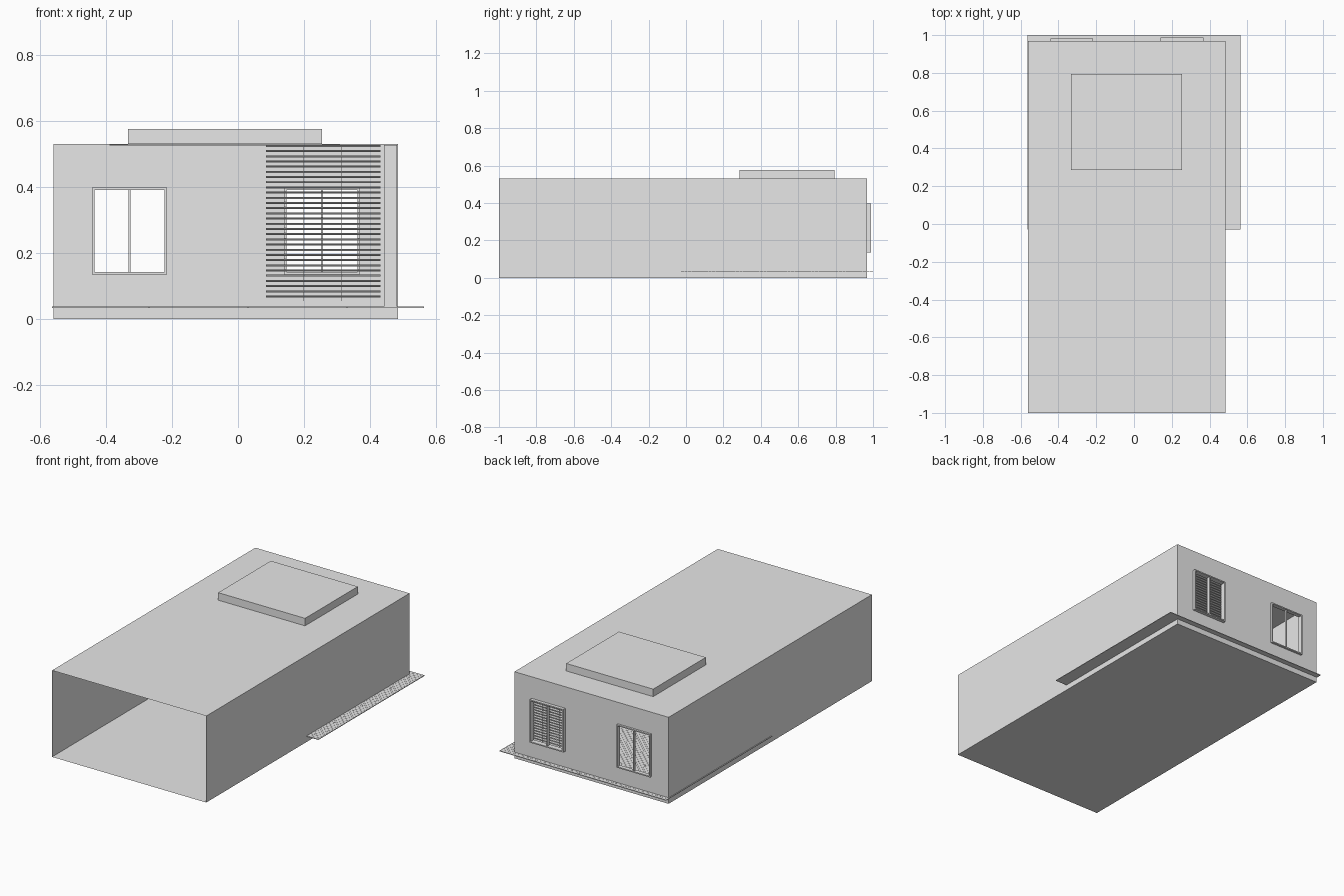
import bpy, bmesh
from mathutils import Matrix, Vector

cube = bpy.data.objects.get("Cube")
if cube:
    bpy.data.objects.remove(cube, do_unlink=True)

# One plain grey for the whole model
grey = bpy.data.materials.new("plain_grey")
grey.use_nodes = True
GREY = (0.8, 0.8, 0.8, 1)
grey.diffuse_color = GREY
grey.node_tree.nodes["Principled BSDF"].inputs["Base Color"].default_value = GREY


def finish(name, bm):
    bmesh.ops.recalc_face_normals(bm, faces=bm.faces)
    mesh = bpy.data.meshes.new(name)
    bm.to_mesh(mesh)
    bm.free()
    mesh.materials.append(grey)
    obj = bpy.data.objects.new(name, mesh)
    bpy.context.scene.collection.objects.link(obj)


def add_box(bm, x, y, z, tilt=0.0):
    size = Vector((x[1] - x[0], y[1] - y[0], z[1] - z[0]))
    centre = Vector((x[0] + x[1], y[0] + y[1], z[0] + z[1])) / 2
    bmesh.ops.create_cube(bm, size=1, matrix=Matrix.Translation(centre)
                          @ Matrix.Rotation(tilt, 4, 'X') @ Matrix.Diagonal(size).to_4x4())


def boxes(name, *parts):
    bm = bmesh.new()
    for part in parts:
        add_box(bm, *part)
    finish(name, bm)


LEFT, RIGHT, FRONT, BACK, TOP = -0.56, 0.485, -1.0, 0.968, 0.53
WINDOWS = {"plain_window": (-0.443, -0.216, 0.981), "blind_window": (0.14, 0.369, 0.988)}
SILL, HEAD, FRAME = 0.135, 0.398, 0.007

# Room shell, open at the front, with window openings in the back wall
bm = bmesh.new()


def quad(*corners):
    bm.faces.new([bm.verts.new(c) for c in corners])


for z in (0, TOP):
    quad((LEFT, FRONT, z), (RIGHT, FRONT, z), (RIGHT, BACK, z), (LEFT, BACK, z))
for x in (LEFT, RIGHT):
    quad((x, FRONT, 0), (x, BACK, 0), (x, BACK, TOP), (x, FRONT, TOP))
xs = [LEFT] + [e for w in WINDOWS.values() for e in w[:2]] + [RIGHT]
zs = [0, SILL, HEAD, TOP]
for i in range(len(xs) - 1):
    for k in range(len(zs) - 1):
        if k == 1 and i % 2 == 1:
            continue
        a, b, c, d = xs[i], xs[i + 1], zs[k], zs[k + 1]
        quad((a, BACK, c), (b, BACK, c), (b, BACK, d), (a, BACK, d))
bmesh.ops.remove_doubles(bm, verts=bm.verts, dist=0.0001)
finish("room_shell", bm)

# Window frames with a centre bar
for name, (a, b, outer) in WINDOWS.items():
    y = (BACK - 0.012, outer)
    mid = (a + b) / 2
    boxes(name + "_frame",
          ((a, a + FRAME), y, (SILL, HEAD)),
          ((b - FRAME, b), y, (SILL, HEAD)),
          ((a + FRAME, b - FRAME), y, (SILL, SILL + FRAME)),
          ((a + FRAME, b - FRAME), y, (HEAD - FRAME, HEAD)),
          ((mid - 0.003, mid + 0.003), (BACK - 0.006, outer - 0.004), (SILL + FRAME, HEAD - FRAME)))

# Raised roof box and the ceiling panel below it
boxes("roof_box", ((-0.334, 0.255), (0.285, 0.795), (TOP, 0.576)))
boxes("ceiling_panel", ((-0.39, 0.31), (0.23, 0.85), (TOP - 0.004, TOP - 0.001)))

# Lining along the side wall
boxes("side_lining", ((0.443, RIGHT - 0.002), (-0.028, BACK - 0.002), (0.036, TOP - 0.002)))

# Slatted blind with two cords
bm = bmesh.new()
SLATS = 30
for i in range(SLATS):
    z = 0.068 + i * 0.457 / (SLATS - 1)
    add_box(bm, (0.085, 0.432), (0.922, 0.948), (z - 0.0015, z + 0.0015), 0.12)
finish("blind_slats", bm)
boxes("blind_cords", *[((x - 0.001, x + 0.001), (0.934, 0.936), (0.055, TOP - 0.004))
                       for x in (0.2, 0.315)])

# Board floor: staggered boards on a thin underlay
X0, X1, Y0, Y1 = -0.565, 0.564, -0.028, 1.0
boxes("floor_underlay", ((X0, X1), (Y0, Y1), (0.033, 0.035)))
bm = bmesh.new()
ROWS, LENGTH, GAP = 56, 0.3, 0.001
pitch = (Y1 - Y0) / ROWS
for r in range(ROWS):
    y = Y1 - r * pitch
    start = 0.03 - 3 * LENGTH + (r % 5) * 0.06
    while start < X1:
        a, b = max(start, X0), min(start + LENGTH - GAP, X1)
        if b - a > 0.005:
            add_box(bm, (a, b), (y - pitch + GAP, y), (0.035, 0.037))
        start += LENGTH
finish("floor_boards", bm)
